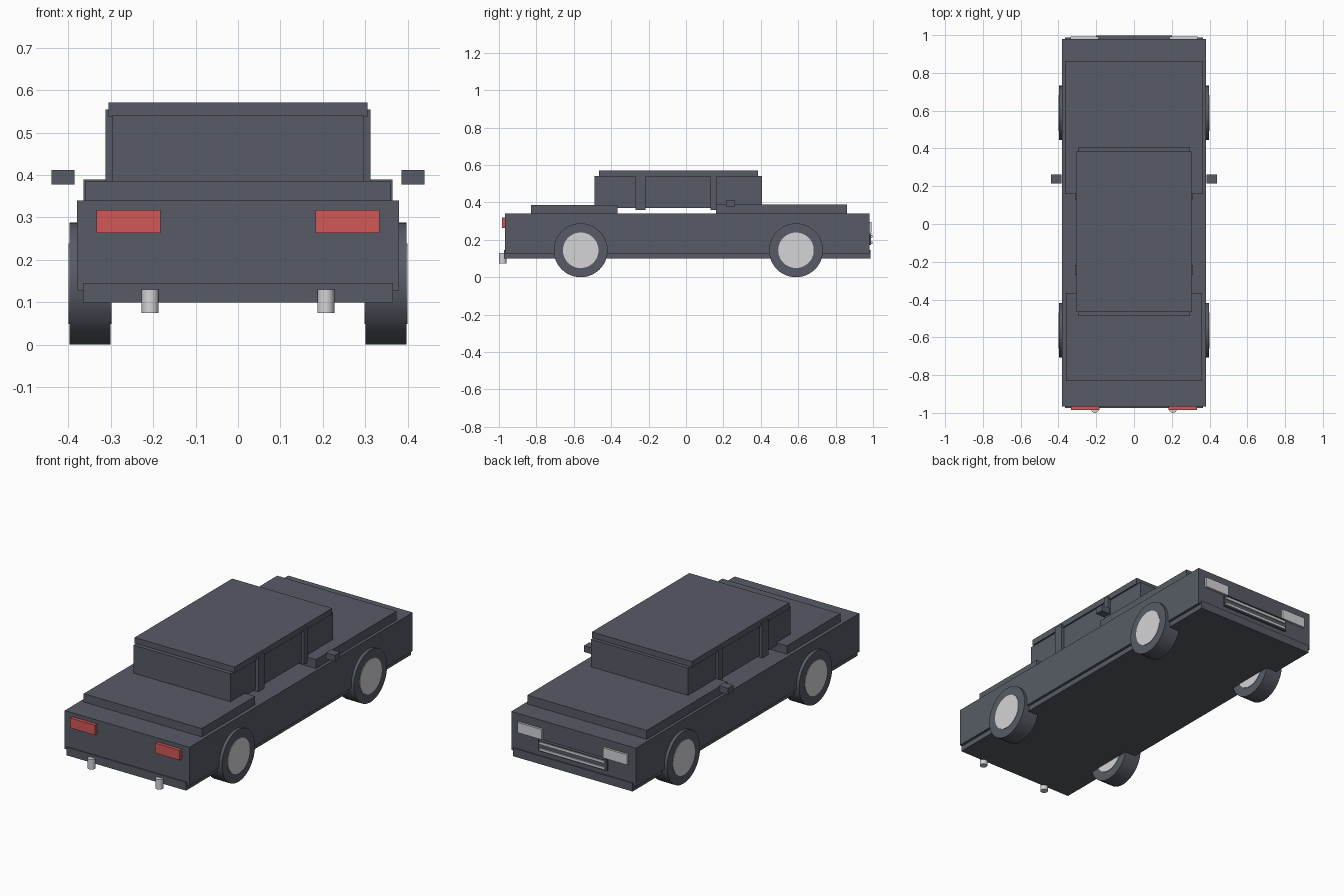
import bpy

cube = bpy.data.objects.get("Cube")
if cube:
    bpy.data.objects.remove(cube, do_unlink=True)


def make_material(name, rgb):
    mat = bpy.data.materials.new(name)
    mat.use_nodes = True
    mat.diffuse_color = (*rgb, 1)
    mat.node_tree.nodes["Principled BSDF"].inputs["Base Color"].default_value = (*rgb, 1)
    return mat


slate = make_material("slate", (0.095, 0.105, 0.13))
silver = make_material("silver", (0.66, 0.66, 0.69))
red = make_material("red", (0.65, 0.095, 0.095))


def box(name, x, y, z, mat):
    """Box spanning the given (min, max) ranges."""
    spans = (x, y, z)
    bpy.ops.mesh.primitive_cube_add(size=1, location=[(a + b) / 2 for a, b in spans])
    obj = bpy.context.object
    obj.scale = [b - a for a, b in spans]
    bpy.ops.object.transform_apply(location=False, rotation=False, scale=True)
    obj.name = name
    obj.data.materials.append(mat)
    return obj


def wide_box(name, half, y, z, mat):
    return box(name, (-half, half), y, z, mat)


def cylinder(name, radius, depth, location, mat, sideways=False):
    turn = (0, 1.570796, 0) if sideways else (0, 0, 0)
    bpy.ops.mesh.primitive_cylinder_add(vertices=48, radius=radius, depth=depth,
                                        location=location, rotation=turn)
    obj = bpy.context.object
    obj.name = name
    obj.data.materials.append(mat)
    bpy.ops.object.shade_smooth_by_angle()
    return obj


# Body, underside and decks
wide_box("body", 0.38, (-0.967, 0.98), (0.128, 0.34), slate)
wide_box("underside_skirt", 0.365, (-0.974, 0.987), (0.1, 0.145), slate)
wide_box("rear_deck", 0.36, (-0.83, -0.365), (0.335, 0.386), slate)
wide_box("hood", 0.364, (0.16, 0.862), (0.335, 0.389), slate)

# Cabin, raised slightly above the body between the decks
wide_box("cabin", 0.296, (-0.488, 0.405), (0.37, 0.54), slate)
wide_box("roof", 0.305, (-0.465, 0.385), (0.538, 0.571), slate)

# Grille frame and its bright bars
wide_box("grille", 0.21, (0.97, 0.99), (0.172, 0.234), slate)
wide_box("grille_lip", 0.2, (0.97, 0.998), (0.23, 0.235), slate)
for label, low in (("upper", 0.213), ("lower", 0.178)):
    wide_box(label + "_grille_bar", 0.2, (0.98, 0.996), (low, low + 0.014), silver)

# Parts repeated on each side
for side, s in (("left", 1), ("right", -1)):
    def side_box(name, x, y, z, mat):
        return box(side + "_" + name, sorted(s * v for v in x), y, z, mat)

    side_box("rear_pillar", (0.28, 0.313), (-0.27, -0.217), (0.36, 0.555), slate)
    side_box("front_pillar", (0.28, 0.313), (0.13, 0.162), (0.36, 0.555), slate)
    side_box("mirror", (0.385, 0.44), (0.215, 0.262), (0.378, 0.412), slate)
    side_box("tail_light", (0.183, 0.334), (-0.985, -0.96), (0.263, 0.318), red)
    side_box("headlight", (0.187, 0.335), (0.97, 0.992), (0.24, 0.296), silver)
    cylinder(side + "_exhaust", 0.02, 0.055, (s * 0.207, -0.98, 0.102), silver)

    for end, y in (("rear", -0.563), ("front", 0.588)):
        name = side + "_" + end
        cylinder(name + "_tire", 0.144, 0.096, (s * 0.349, y, 0.144), slate, True)
        cylinder(name + "_hub", 0.095, 0.101, (s * 0.349, y, 0.144), silver, True)
